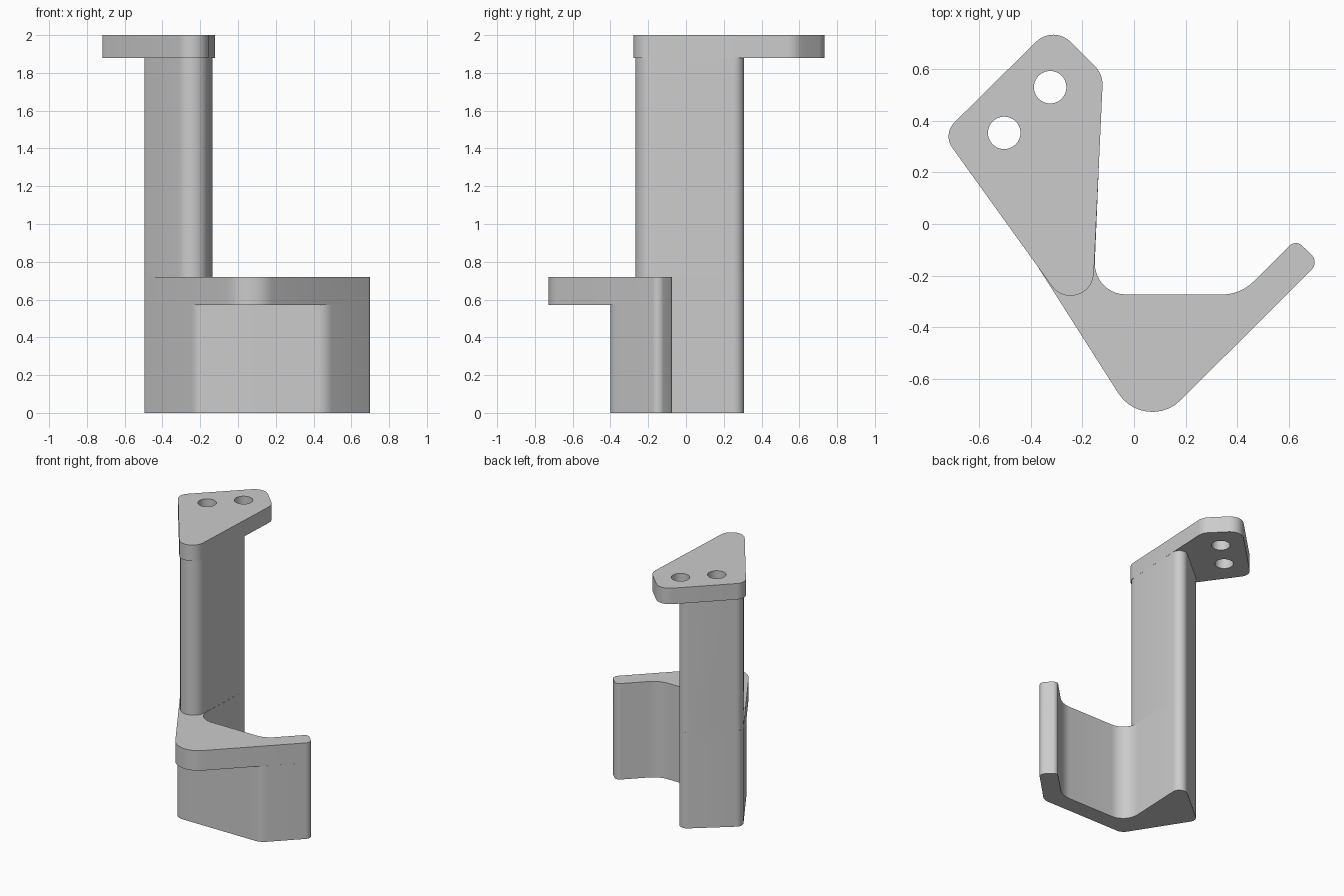
import bpy
import bmesh
import math
from mathutils import Vector

cube = bpy.data.objects.get("Cube")
if cube:
    bpy.data.objects.remove(cube, do_unlink=True)

grey = bpy.data.materials.new("plain_grey")
grey.use_nodes = True
grey.diffuse_color = (0.6, 0.6, 0.6, 1)
grey.node_tree.nodes["Principled BSDF"].inputs["Base Color"].default_value = (0.6, 0.6, 0.6, 1)


def rounded(corners, steps=10):
    """Outline of a polygon whose (x, y, radius) corners are filleted."""
    outline = []
    for i, (x, y, r) in enumerate(corners):
        p = Vector((x, y))
        a = (Vector(corners[i - 1][:2]) - p).normalized()
        b = (Vector(corners[(i + 1) % len(corners)][:2]) - p).normalized()
        half = a.angle(b) / 2
        centre = p + (a + b).normalized() * r / math.sin(half)
        start = (p + a * r / math.tan(half) - centre).normalized()
        end = (p + b * r / math.tan(half) - centre).normalized()
        sweep = math.pi - 2 * half
        for k in range(steps + 1):
            t = k / steps
            arm = start * math.sin((1 - t) * sweep) + end * math.sin(t * sweep)
            outline.append(centre + arm.normalized() * r)
    return outline


def prism(name, outline, bottom, top):
    bm = bmesh.new()
    face = bm.faces.new([bm.verts.new((p.x, p.y, bottom)) for p in outline])
    grown = bmesh.ops.extrude_face_region(bm, geom=[face])
    moved = [v for v in grown["geom"] if isinstance(v, bmesh.types.BMVert)]
    bmesh.ops.translate(bm, verts=moved, vec=(0, 0, top - bottom))
    bmesh.ops.recalc_face_normals(bm, faces=bm.faces)
    mesh = bpy.data.meshes.new(name)
    bm.to_mesh(mesh)
    bm.free()
    mesh.materials.append(grey)
    obj = bpy.data.objects.new(name, mesh)
    bpy.context.collection.objects.link(obj)
    return obj


def combine(target, other, operation):
    mod = target.modifiers.new("combine", "BOOLEAN")
    mod.operation = operation
    mod.solver = "EXACT"
    mod.object = other
    bpy.context.view_layer.objects.active = target
    bpy.ops.object.modifier_apply(modifier=mod.name)
    bpy.data.objects.remove(other, do_unlink=True)


# Corners shared by the parts
post_left = (-0.513, 0.055, 0.055)
post_right = (-0.13, 0.375, 0.055)
post_tip = (-0.1675, -0.451, 0.09)
hook_inside = [
    (0.717, -0.148, 0.04), (0.627, -0.06, 0.035),
    (0.413, -0.273, 0.17), (-0.157, -0.273, 0.12),
]

# Hook body, with a flat front
hook_front = [(-0.2236, -0.4, 0.07), (0.465, -0.4, 0.1)]
bracket = prism("hook_bracket", rounded([post_left] + hook_front + hook_inside + [post_right]), 0, 0.57)

# Shelf over the hook, reaching forward
shelf = prism("shelf", rounded([post_left, (0.0435, -0.82, 0.156)] + hook_inside + [post_right]), 0.57, 0.72)

# Upright post
post = prism("post", rounded([post_left, post_tip, post_right]), 0.72, 1.88)

# Mounting plate with two screw holes
plate = prism("mounting_plate", rounded([
    (-0.742, 0.348, 0.075), post_tip, (-0.12, 0.58, 0.1), (-0.3125, 0.7725, 0.095),
]), 1.88, 2)
for x, y in ((-0.325, 0.53), (-0.503, 0.353)):
    ring = [Vector((x + 0.063 * math.cos(k * math.tau / 40), y + 0.063 * math.sin(k * math.tau / 40)))
            for k in range(40)]
    cutter = prism("screw_hole", ring, 1.8, 2.1)
    cutter.hide_render = True
    combine(plate, cutter, "DIFFERENCE")

# Join into one solid
for part in (shelf, post, plate):
    combine(bracket, part, "UNION")

bpy.ops.object.select_all(action="DESELECT")
bracket.select_set(True)
bpy.context.view_layer.objects.active = bracket
bpy.ops.object.shade_smooth_by_angle(angle=math.radians(30))
